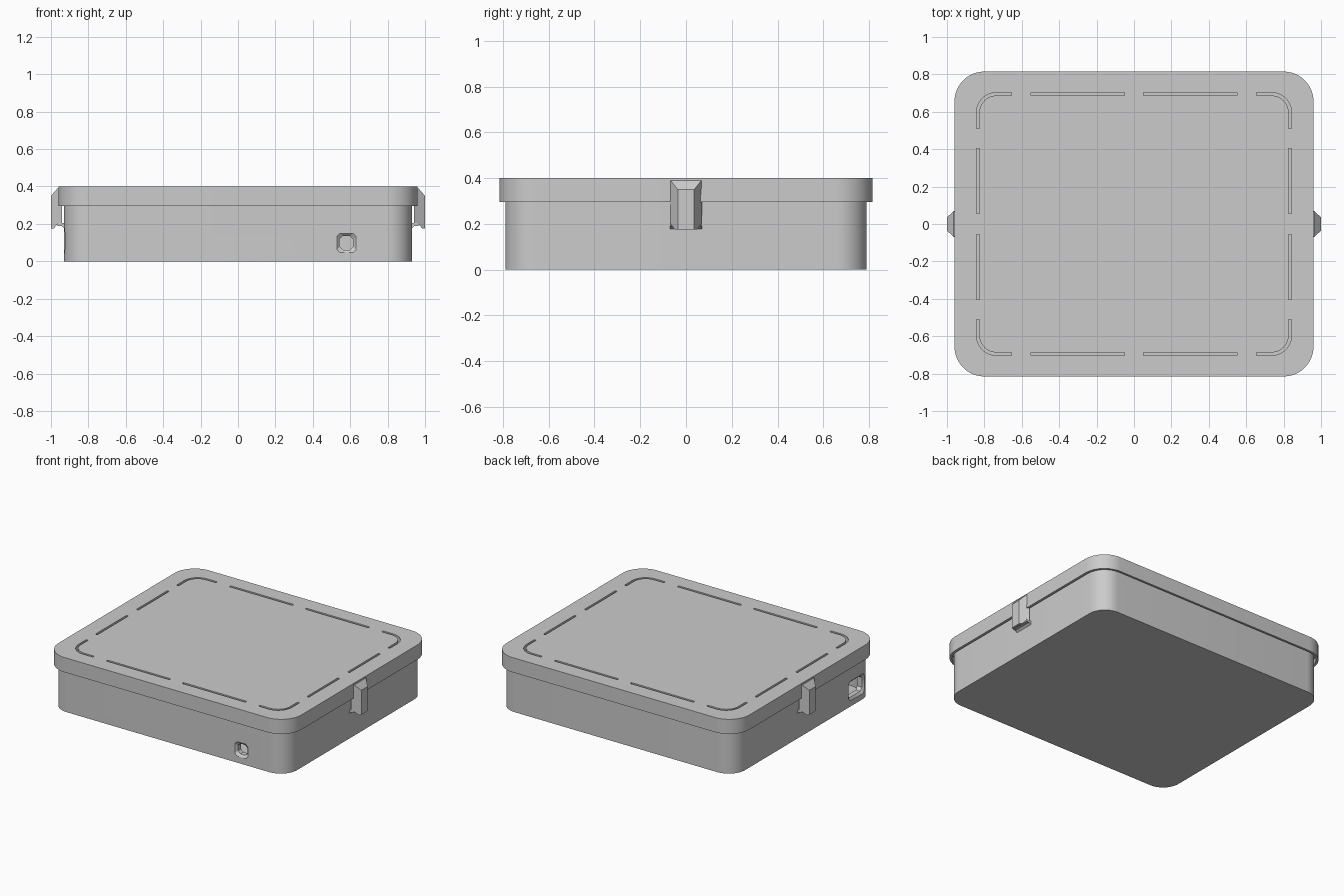
import bpy
import bmesh
from math import cos, sin, pi, radians

default = bpy.data.objects.get("Cube")
if default:
    bpy.data.objects.remove(default, do_unlink=True)

grey = bpy.data.materials.new("plain grey")
colour = (0.6, 0.6, 0.6, 1)
grey.diffuse_color = colour
grey.use_nodes = True
grey.node_tree.nodes["Principled BSDF"].inputs["Base Color"].default_value = colour


def loft(name, rings):
    """Closed solid through a list of equal rings of points."""
    bm = bmesh.new()
    rows = [[bm.verts.new(p) for p in ring] for ring in rings]
    n = len(rows[0])
    for a, b in zip(rows, rows[1:]):
        for i in range(n):
            j = (i + 1) % n
            bm.faces.new((a[i], a[j], b[j], b[i]))
    bm.faces.new(rows[0])
    bm.faces.new(rows[-1])
    bmesh.ops.recalc_face_normals(bm, faces=bm.faces[:])
    mesh = bpy.data.meshes.new(name)
    bm.to_mesh(mesh)
    bm.free()
    mesh.materials.append(grey)
    obj = bpy.data.objects.new(name, mesh)
    bpy.context.collection.objects.link(obj)
    return obj


def arc(cx, cy, r, start, steps=12):
    angles = [start + pi / 2 * i / steps for i in range(steps + 1)]
    return [(cx + r * cos(a), cy + r * sin(a)) for a in angles]


def rounded_block(name, hx, hy, r, z0, z1):
    outline = []
    for k, (sx, sy) in enumerate(((1, 1), (-1, 1), (-1, -1), (1, -1))):
        outline += arc(sx * (hx - r), sy * (hy - r), r, k * pi / 2)
    return loft(name, [[(x, y, z) for x, y in outline] for z in (z0, z1)])


def select(obj):
    bpy.ops.object.select_all(action='DESELECT')
    obj.select_set(True)
    bpy.context.view_layer.objects.active = obj


def cut(obj, cutter):
    cutter.hide_render = True
    select(obj)
    mod = obj.modifiers.new("cut", 'BOOLEAN')
    mod.operation = 'DIFFERENCE'
    mod.solver = 'EXACT'
    mod.object = cutter
    bpy.ops.object.modifier_apply(modifier=mod.name)
    bpy.data.objects.remove(cutter, do_unlink=True)


def smooth(obj):
    select(obj)
    bpy.ops.object.shade_smooth_by_angle(angle=radians(30))


def chamfered(hw, hh, c):
    return [(hw, c - hh), (hw, hh - c), (hw - c, hh), (c - hw, hh),
            (-hw, hh - c), (-hw, c - hh), (c - hw, -hh), (hw - c, -hh)]


def port_cutter(place, hw, hh, c):
    """Hole with a flared rim; place maps (u, v, depth) into the model."""
    steps = ((-0.02, 0.015), (0, 0.015), (0.015, 0), (0.09, 0))
    return loft("port_cutter", [
        [place(u, v, d) for u, v in chamfered(hw + grow, hh + grow, c)]
        for d, grow in steps])


# Hollow base with a front port and a side port
base = rounded_block("base", 0.93, 0.79, 0.13, 0, 0.33)
cut(base, rounded_block("base_cavity", 0.88, 0.74, 0.09, 0.03, 0.4))
cut(base, port_cutter(lambda u, v, d: (0.58 + u, d - 0.79, 0.098 + v), 0.037, 0.037, 0.018))
cut(base, port_cutter(lambda u, v, d: (d - 0.93, u - 0.6, 0.11 + v), 0.08, 0.055, 0.02))
smooth(base)

# Lid cap that overhangs the base with a small gap
lid = rounded_block("lid", 0.96, 0.815, 0.16, 0.295, 0.4)
cut(lid, rounded_block("lid_cavity", 0.942, 0.8, 0.142, 0.2, 0.335))


# Dashed ring of thin slots in the lid
def slot(path, half=0.008):
    """Slot along a flat path, offset to both sides."""
    sides = ([], [])
    for i, (x, y) in enumerate(path):
        ax, ay = path[max(i - 1, 0)]
        bx, by = path[min(i + 1, len(path) - 1)]
        length = ((bx - ax) ** 2 + (by - ay) ** 2) ** 0.5
        nx, ny = (ay - by) / length * half, (bx - ax) / length * half
        sides[0].append((x + nx, y + ny))
        sides[1].append((x - nx, y - ny))
    ring = sides[0] + sides[1][::-1]
    cut(lid, loft("slot_cutter", [[(x, y, z) for x, y in ring] for z in (0.25, 0.45)]))


RX, RY, RR = 0.835, 0.695, 0.1
corner = [(RX, 0.51)] + arc(RX - RR, RY - RR, RR, 0, 8) + [(0.655, RY)]
for sx in (1, -1):
    for sy in (1, -1):
        slot([(sx * x, sy * y) for x, y in corner])
        slot([(sx * 0.05, sy * RY), (sx * 0.55, sy * RY)])
        slot([(sx * RX, sy * 0.055), (sx * RX, sy * 0.405)])
smooth(lid)

# Side clips, narrower towards the outside, and the catches they hook under
profile = [(0.95, 0.39), (0.965, 0.39), (1, 0.35), (1, 0.175),
           (0.985, 0.175), (0.962, 0.205), (0.942, 0.205), (0.942, 0.3)]


def half_width(x):
    return 0.07 - max(0, x - 0.962) * 0.9


for side, s in (("left", 1), ("right", -1)):
    loft(side + "_clip", [[(s * x, t * half_width(x), z) for x, z in profile] for t in (-1, 1)])
    catch = [(0.92, 0.17), (0.945, 0.19), (0.965, 0.19), (0.965, 0.205), (0.92, 0.205)]
    loft(side + "_catch", [[(s * x, y, z) for x, z in catch] for y in (-0.07, 0.07)])
